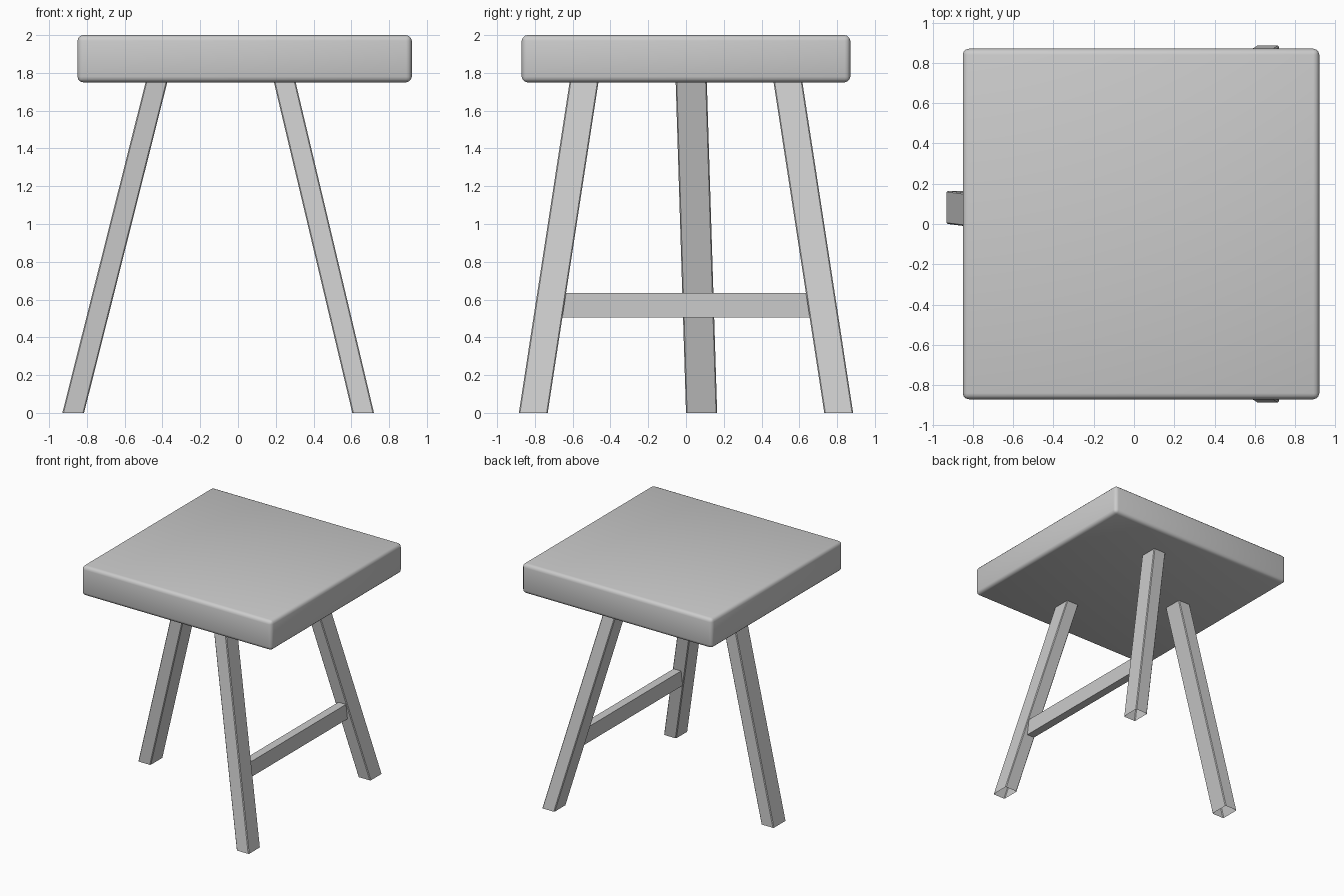
import bpy, bmesh

if "Cube" in bpy.data.objects:
    bpy.data.objects.remove(bpy.data.objects["Cube"])


def make_object(name, bm):
    bmesh.ops.recalc_face_normals(bm, faces=bm.faces)
    mesh = bpy.data.meshes.new(name)
    bm.to_mesh(mesh)
    bm.free()
    obj = bpy.data.objects.new(name, mesh)
    bpy.context.collection.objects.link(obj)
    return obj


def rect(bm, x0, x1, y0, y1, z):
    return [bm.verts.new(p) for p in ((x0, y0, z), (x1, y0, z), (x1, y1, z), (x0, y1, z))]


def prism(name, low, high, bevel, open_ends=False):
    """Box lofted between two rectangles (x0, x1, y0, y1, z)."""
    bm = bmesh.new()
    a, b = rect(bm, *low), rect(bm, *high)
    for i in range(4):
        j = (i + 1) % 4
        bm.faces.new((a[i], a[j], b[j], b[i]))
    uprights = [e for e in bm.edges if abs(e.verts[0].co.z - e.verts[1].co.z) > 0.01]
    if not open_ends:
        bm.faces.new(a[::-1])
        bm.faces.new(b)
        uprights = bm.edges[:]
    if bevel:
        bmesh.ops.bevel(bm, geom=uprights, offset=bevel, segments=1 if open_ends else 3,
                        profile=0.5, affect='EDGES')
    return make_object(name, bm)


# Thick seat with softly rounded edges
seat = prism("seat", (-0.85, 0.92, -0.87, 0.87, 1.75), (-0.85, 0.92, -0.87, 0.87, 2.0), 0.03)
bpy.context.view_layer.objects.active = seat
seat.select_set(True)
bpy.ops.object.shade_smooth_by_angle(angle=0.6)

# Single splayed leg on the left, hollow at the foot
prism("left_leg", (-0.93, -0.815, 0.0, 0.165, 0), (-0.487, -0.372, -0.055, 0.11, 1.76), 0.006, True)

# Pair of splayed legs on the right, mirrored front to back
for name, s in (("front_leg", 1), ("back_leg", -1)):
    lo = sorted((-0.885 * s, -0.732 * s))
    hi = sorted((-0.615 * s, -0.462 * s))
    prism(name, (0.605, 0.72, *lo, 0), (0.188, 0.303, *hi, 1.76), 0.006, True)

# Stretcher between the pair
prism("stretcher", (0.49, 0.56, -0.68, 0.68, 0.505), (0.49, 0.56, -0.66, 0.66, 0.635), 0)
